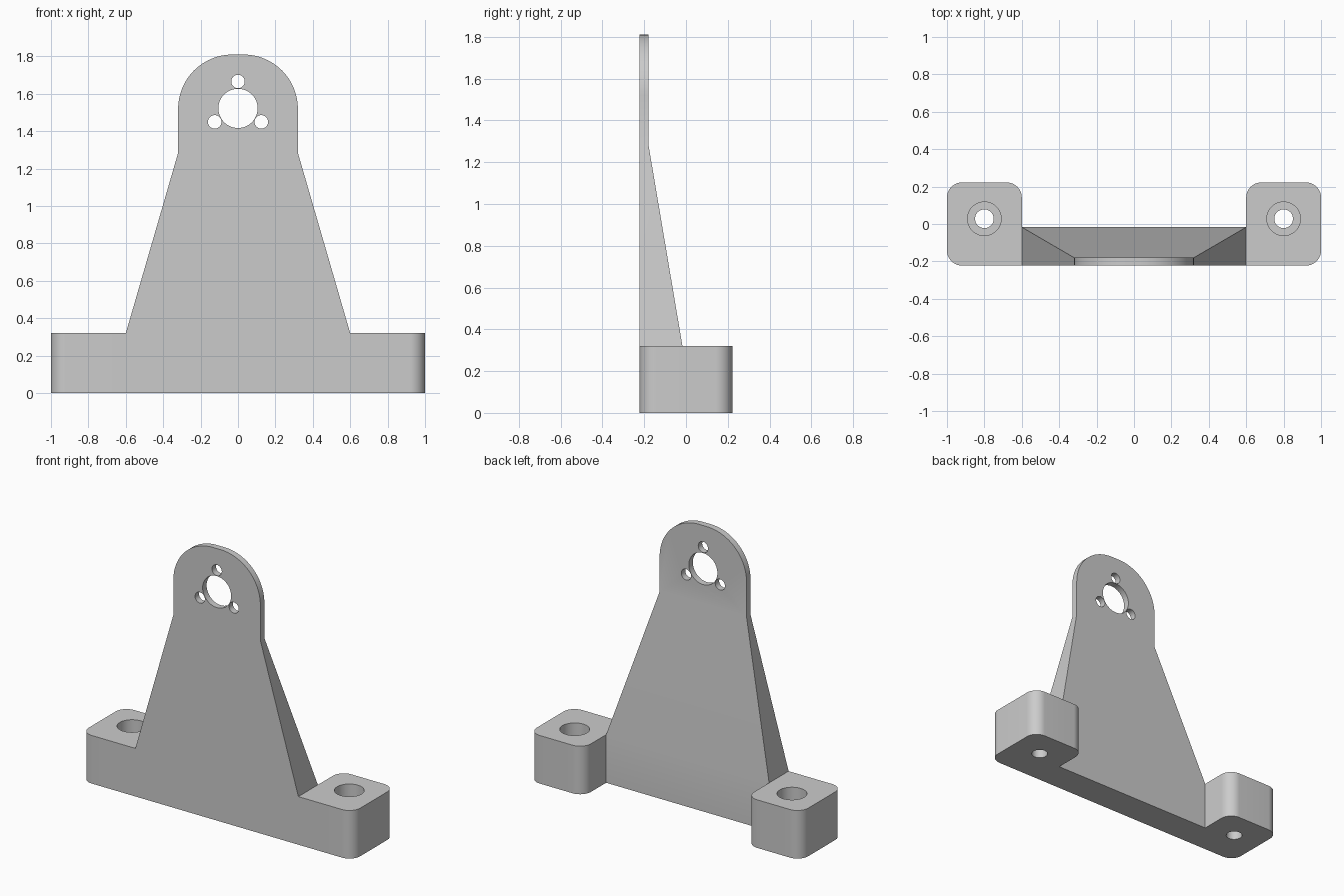
import bpy, bmesh, math

if "Cube" in bpy.data.objects:
    bpy.data.objects.remove(bpy.data.objects["Cube"], do_unlink=True)

GREY = (0.6, 0.6, 0.6, 1)
mat = bpy.data.materials.new("plain grey")
mat.use_nodes = True
mat.diffuse_color = GREY
mat.node_tree.nodes["Principled BSDF"].inputs["Base Color"].default_value = GREY

FRONT, BACK = -0.222, 0.222
FOOT_TOP, BEND = 0.32, 1.285


def arc(cx, cy, r, start, end, steps=16):
    angles = [math.radians(start + (end - start) * i / steps) for i in range(steps + 1)]
    return [(cx + r * math.cos(a), cy + r * math.sin(a)) for a in angles]


def make_object(name, bm):
    bmesh.ops.remove_doubles(bm, verts=bm.verts, dist=1e-5)
    bmesh.ops.recalc_face_normals(bm, faces=bm.faces)
    mesh = bpy.data.meshes.new(name)
    bm.to_mesh(mesh)
    bm.free()
    mesh.materials.append(mat)
    obj = bpy.data.objects.new(name, mesh)
    bpy.context.collection.objects.link(obj)
    return obj


def loft(bm, near, far):
    """Closed solid between two matching outlines."""
    a, b = ([bm.verts.new(p) for p in ring] for ring in (near, far))
    bm.faces.new(a)
    bm.faces.new(b)
    for i in range(len(a)):
        j = (i + 1) % len(a)
        bm.faces.new((a[i], a[j], b[j], b[i]))


def drill(obj, center, radius, depth, axis):
    """Cut a round hole centred on a point along y or z."""
    rot = (math.pi / 2, 0, 0) if axis == "y" else (0, 0, 0)
    bpy.ops.mesh.primitive_cylinder_add(vertices=48, radius=radius, depth=depth,
                                        location=center, rotation=rot)
    cutter = bpy.context.object
    cutter.name = "hole_cutter"
    cutter.hide_render = True
    cutter.data.materials.append(mat)
    bpy.context.view_layer.objects.active = obj
    mod = obj.modifiers.new("hole", "BOOLEAN")
    mod.operation = "DIFFERENCE"
    mod.solver = "EXACT"
    mod.object = cutter
    bpy.ops.object.modifier_apply(modifier=mod.name)
    bpy.data.objects.remove(cutter, do_unlink=True)


def smooth(obj):
    bpy.ops.object.select_all(action="DESELECT")
    obj.select_set(True)
    bpy.context.view_layer.objects.active = obj
    bpy.ops.object.shade_smooth_by_angle(angle=math.radians(25))


# Upright plate: stacked base bar, tapering web and rounded head
def back_y(z):
    t = (min(max(z, FOOT_TOP), BEND) - FOOT_TOP) / (BEND - FOOT_TOP)
    return -0.017 + t * (-0.18 + 0.017)


sections = [
    [(-0.6, 0), (0.6, 0), (0.6, FOOT_TOP), (-0.6, FOOT_TOP)],
    [(-0.6, FOOT_TOP), (0.6, FOOT_TOP), (0.32, BEND), (-0.32, BEND)],
    [(-0.32, BEND), (0.32, BEND)] + arc(0.03, 1.52, 0.29, 0, 90, 24)
    + arc(-0.03, 1.52, 0.29, 90, 180, 24),
]
bm = bmesh.new()
for outline in sections:
    loft(bm, [(x, FRONT, z) for x, z in outline],
         [(x, back_y(z), z) for x, z in outline])
# Merge the sections into one shell by dropping the inner dividers
bmesh.ops.remove_doubles(bm, verts=bm.verts, dist=1e-5)
dividers = [f for f in bm.faces
            if any(all(abs(v.co.z - h) < 1e-4 for v in f.verts) for h in (FOOT_TOP, BEND))]
bmesh.ops.delete(bm, geom=dividers, context="FACES_ONLY")
plate = make_object("upright_plate", bm)

# Shaft hole with three screw holes around it
drill(plate, (0, -0.2, 1.522), 0.105, 0.3, "y")
for angle in (90, 210, 330):
    a = math.radians(angle)
    drill(plate, (0.144 * math.cos(a), -0.2, 1.522 + 0.144 * math.sin(a)), 0.036, 0.3, "y")
smooth(plate)

# Mounting feet with counterbored bolt holes
R = 0.08
foot_outline = ([(0.6, FRONT)] + arc(1 - R, FRONT + R, R, -90, 0)
                + arc(1 - R, BACK - R, R, 0, 90) + arc(0.6 + R, BACK - R, R, 90, 180))
for side, name in ((1, "left_foot"), (-1, "right_foot")):
    bm = bmesh.new()
    loft(bm, [(side * x, y, 0) for x, y in foot_outline],
         [(side * x, y, FOOT_TOP) for x, y in foot_outline])
    foot = make_object(name, bm)
    drill(foot, (side * 0.8, 0.028, 0.15), 0.05, 0.6, "z")
    drill(foot, (side * 0.8, 0.028, FOOT_TOP), 0.09, 0.4, "z")
    smooth(foot)
